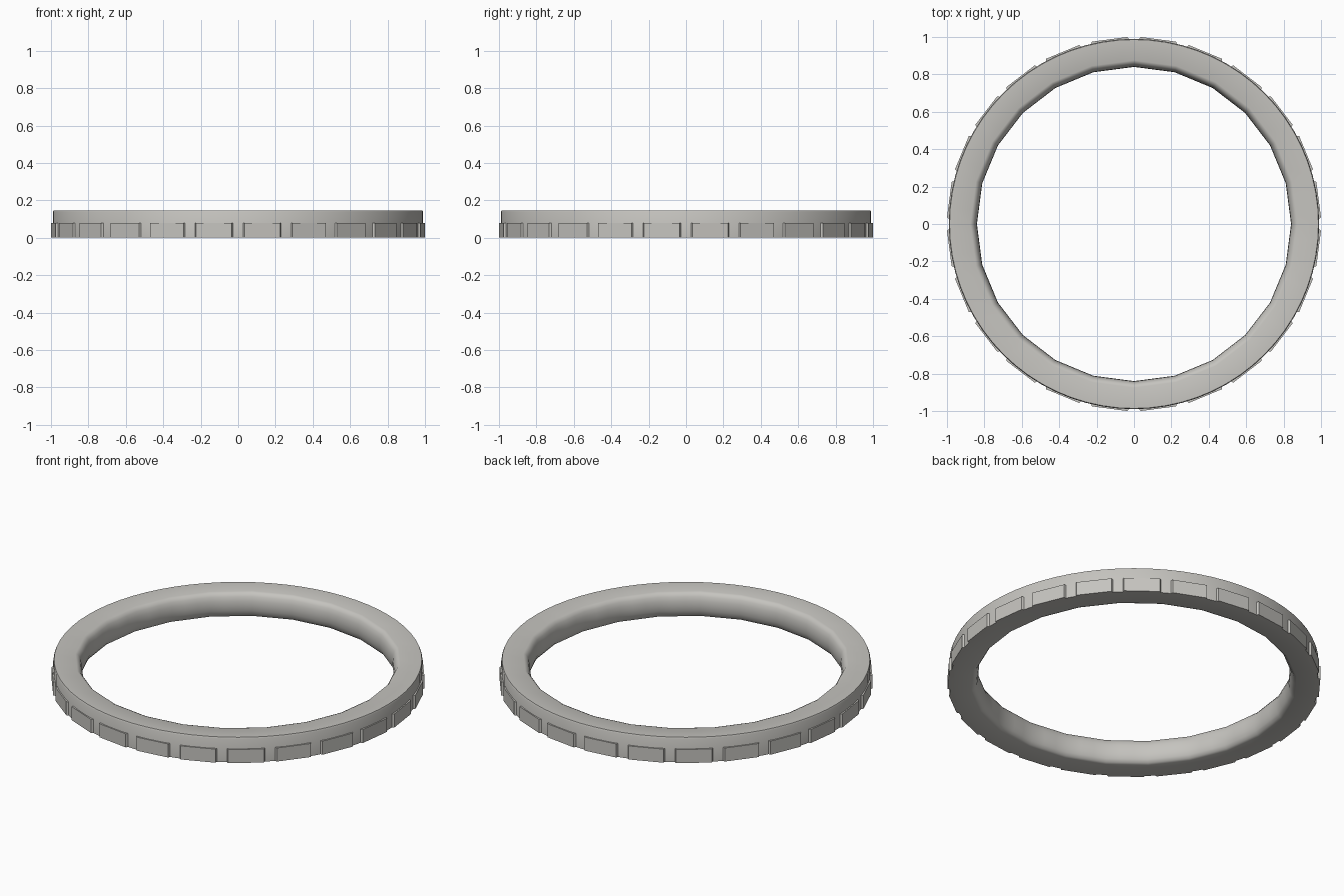
import bpy
import bmesh
from math import cos, sin, pi, radians

SIDES = 24        # facets of the bore and number of rim pads
SUB = 3           # outer wall subdivisions per facet
HEIGHT = 0.147
PAD_TOP = 0.08

cube = bpy.data.objects.get("Cube")
if cube:
    bpy.data.objects.remove(cube, do_unlink=True)

# Single warm grey for the whole ring
grey = bpy.data.materials.new("warm grey")
grey.use_nodes = True
colour = (0.56, 0.55, 0.52, 1)
grey.diffuse_color = colour
grey.node_tree.nodes["Principled BSDF"].inputs["Base Color"].default_value = colour


def finish(name, bm, angle):
    bmesh.ops.recalc_face_normals(bm, faces=bm.faces)
    mesh = bpy.data.meshes.new(name)
    bm.to_mesh(mesh)
    bm.free()
    mesh.materials.append(grey)
    obj = bpy.data.objects.new(name, mesh)
    bpy.context.collection.objects.link(obj)
    bpy.ops.object.select_all(action="DESELECT")
    obj.select_set(True)
    bpy.context.view_layer.objects.active = obj
    bpy.ops.object.shade_smooth_by_angle(angle=radians(angle))
    return obj


# Ring body: straight outer wall, flat top and base, rounded bore
half = HEIGHT / 2
bore = []
for i in range(9):
    t = pi / 2 + pi * i / 8
    bore.append((0.875 + 0.035 * cos(t), half + half * sin(t), True))
outer = [(0.99, 0, False), (0.99, 0.138, False), (0.986, HEIGHT, False)]
profile = outer + bore

bm = bmesh.new()
rings = []
steps = SIDES * SUB
for k in range(steps):
    a = 2 * pi * k / steps
    # Pull bore points onto the straight sides of the polygon
    offset = 2 * pi / SIDES * ((k % SUB) / SUB - 0.5)
    flat = cos(pi / SIDES) / cos(offset)
    ring = []
    for r, z, faceted in profile:
        rad = r * flat if faceted else r
        ring.append(bm.verts.new((rad * cos(a), rad * sin(a), z)))
    rings.append(ring)
n = len(profile)
for k in range(steps):
    p, q = rings[k], rings[(k + 1) % steps]
    for j in range(n):
        bm.faces.new((p[j], q[j], q[(j + 1) % n], p[(j + 1) % n]))
finish("ring_body", bm, 32)

# Flat raised pads around the lower rim, with slanted ends
bm = bmesh.new()
for k in range(SIDES):
    mid = 2 * pi * (k + 0.5) / SIDES
    corners = [(1.0006, -5.5), (1.0006, 5.5), (0.975, 6.4), (0.975, -6.4)]
    loops = []
    for z in (0, PAD_TOP):
        loops.append([bm.verts.new((r * cos(mid + radians(d)), r * sin(mid + radians(d)), z))
                      for r, d in corners])
    low, high = loops
    bm.faces.new(low)
    bm.faces.new(high)
    for j in range(4):
        m = (j + 1) % 4
        bm.faces.new((low[j], low[m], high[m], high[j]))
finish("rim_pads", bm, 20)
